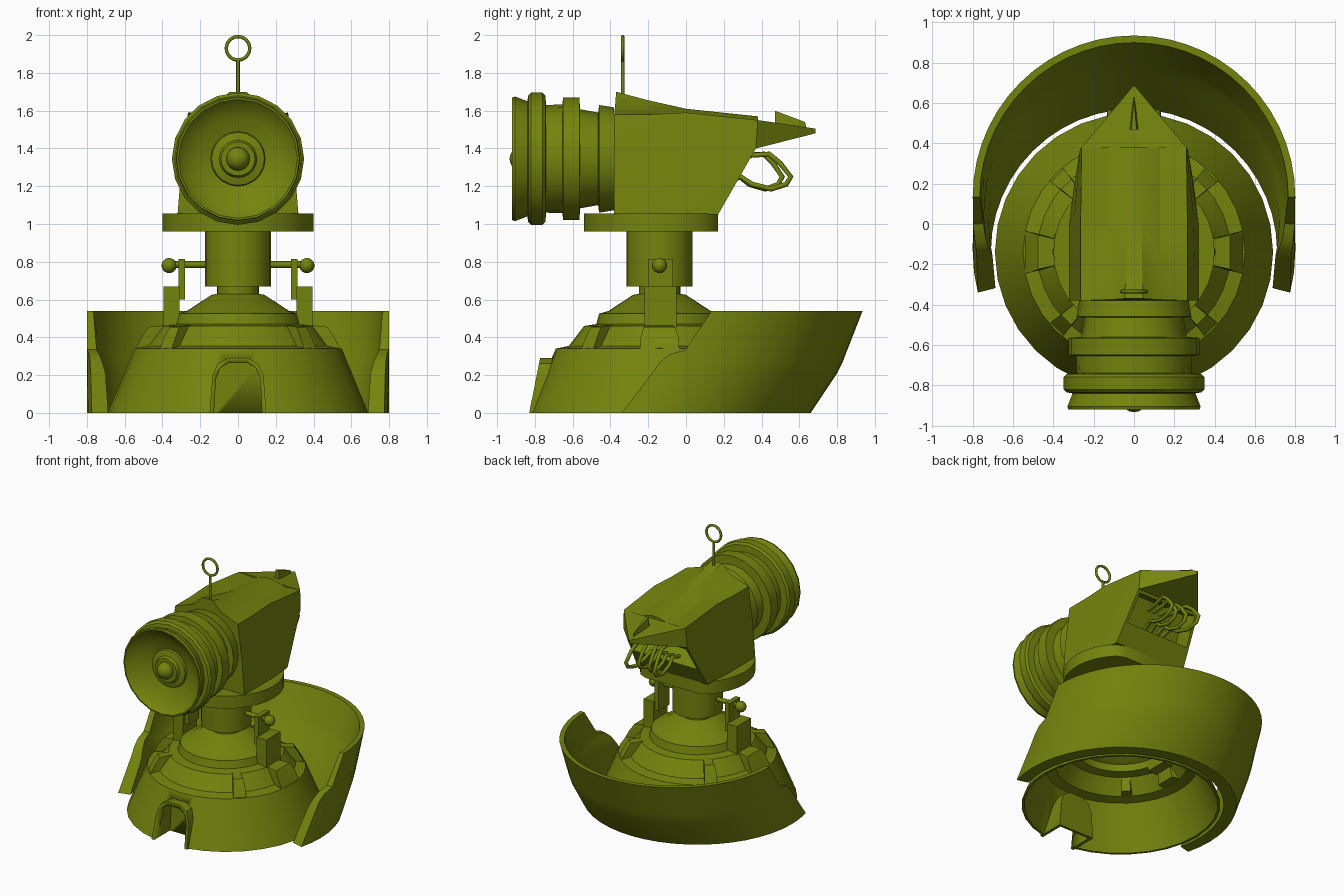
import bpy, bmesh, math
from mathutils import Vector, Matrix

if "Cube" in bpy.data.objects:
    bpy.data.objects.remove(bpy.data.objects["Cube"])

olive = bpy.data.materials.new("olive_green")
olive.diffuse_color = (0.175, 0.23, 0.004, 1)
olive.use_nodes = True
olive.node_tree.nodes["Principled BSDF"].inputs["Base Color"].default_value = olive.diffuse_color
CY = -0.14  # turret axis in y


def finish(name, bm, angle=35, loc=(0, 0, 0)):
    bmesh.ops.remove_doubles(bm, verts=bm.verts, dist=1e-5)
    bmesh.ops.recalc_face_normals(bm, faces=bm.faces)
    me = bpy.data.meshes.new(name)
    bm.to_mesh(me)
    bm.free()
    me.materials.append(olive)
    ob = bpy.data.objects.new(name, me)
    ob.location = loc
    bpy.context.collection.objects.link(ob)
    bpy.ops.object.select_all(action='DESELECT')
    ob.select_set(True)
    bpy.context.view_layer.objects.active = ob
    if angle:
        bpy.ops.object.shade_smooth_by_angle(angle=math.radians(angle))
    return ob


def bridge(bm, rings, wrap=True):
    rows = [[bm.verts.new(p) for p in r] for r in rings]
    n = len(rows[0])
    for a, b in zip(rows, rows[1:]):
        for i in range(n if wrap else n - 1):
            j = (i + 1) % n
            bm.faces.new((a[i], a[j], b[j], b[i]))
    return rows


def lathe(name, prof, seg, loc, closed=False, along_y=False):
    """Spin (radius, height) points; along_y turns height into +y."""
    bm = bmesh.new()
    pts = prof + prof[:1] if closed else prof
    rings = [[(r * math.cos(t), r * math.sin(t), h) for t in
              [2 * math.pi * i / seg for i in range(seg)]] for r, h in pts]
    bridge(bm, rings)
    if along_y:
        bmesh.ops.transform(bm, matrix=Matrix.Rotation(-math.pi / 2, 4, 'X'), verts=bm.verts)
    return finish(name, bm, 35, loc)


def hull(name, pts, angle=30):
    bm = bmesh.new()
    for p in pts:
        bm.verts.new(p)
    bmesh.ops.convex_hull(bm, input=bm.verts)
    return finish(name, bm, angle)


def box(name, x0, x1, y0, y1, z0, z1):
    return hull(name, [(x, y, z) for x in (x0, x1) for y in (y0, y1) for z in (z0, z1)], 0)


def tube(name, pts, r, cyclic=False):
    cu = bpy.data.curves.new(name, 'CURVE')
    cu.dimensions = '3D'
    cu.bevel_depth = r
    cu.bevel_resolution = 2
    cu.use_fill_caps = True
    sp = cu.splines.new('POLY')
    sp.points.add(len(pts) - 1)
    for p, q in zip(sp.points, pts):
        p.co = (*q, 1)
    sp.use_cyclic_u = cyclic
    cu.materials.append(olive)
    ob = bpy.data.objects.new(name, cu)
    bpy.context.collection.objects.link(ob)


# thin hollow domed base with stepped tiers
base = lathe("base_dome", [(.69, 0), (.55, .34), (.48, .355), (.40, .46), (.335, .47),
             (.32, .525), (.27, .54), (.14, .625), (.11, .63), (.11, .68), (0, .68),
             (0, .605), (.13, .605), (.26, .52), (.31, .50), (.32, .45), (.385, .44),
             (.465, .335), (.535, .32), (.672, 0)],
             32, (0, CY, 0), closed=True)


# arched doorway alcove let into the base
def arch(name, w, h, front, back, z0):
    prof = [(-w, z0), (-w * .9, h * .68), (-w * .72, h * .9), (-w * .35, h),
            (w * .35, h), (w * .72, h * .9), (w * .9, h * .68), (w, z0)]
    return hull(name, [(x, y, z) for x, z in prof for y in (front(z), back)])


door = arch("door_frame", .15, .29, lambda z: -.83 + .2 * z, -.62, 0)
cut = arch("door_cutter", .13, .265, lambda z: -1.0, -.64, -.05)
cut.hide_render = True
cut.hide_viewport = True
for ob in (base, door):
    mod = ob.modifiers.new("doorway", 'BOOLEAN')
    mod.operation = 'DIFFERENCE'
    mod.object = cut

# sloped pads around the step: narrow on diagonals, wide at the sides
for deg, w in [(45, .045), (135, .045), (225, .045), (315, .045), (0, .105), (180, .105)]:
    M = Matrix.Translation((0, CY, 0)) @ Matrix.Rotation(math.radians(deg), 4, 'Z')
    hull("step_pad", [M @ Vector((r, s * k * w, z)) for s in (1, -1) for r, z, k in
         [(.40, .34, .7), (.54, .34, 1), (.51, .40, .95), (.475, .455, .8), (.38, .465, .6)]])

# swivel column and turntable with flattened back
lathe("column", [(0, .67), (.175, .67), (.175, .96), (0, .96)], 24, (0, CY, 0))
ring = [(.4 * math.cos(t), min(CY + .4 * math.sin(t), .17))
        for t in [math.tau * i / 32 for i in range(32)]]
hull("turntable", [(x, y, z) for x, y in ring for z in (.96, 1.055)])

# side brackets with rods and ball knobs
for s in (-1, 1):
    box("bracket_foot", s * .31, s * .395, -.22, -.05, .42, .67)
    box("bracket_arm", s * .28, s * .315, -.20, -.07, .60, .815)
    tube("bracket_rod", [(s * .15, CY, .785), (s * .36, CY, .785)], .018)
    bm = bmesh.new()
    bmesh.ops.create_uvsphere(bm, u_segments=16, v_segments=10, radius=.04)
    finish("bracket_knob", bm, 60, (s * .365, CY, .78))

# rear shield: sheared cylindrical shell, each level (z, centre y, end angle, inner radius)
bm = bmesh.new()
N = 28
outer, inner = [], []
for z, cy, a, ri in [(0, -.14, -14.5, .71), (.21, .0, -13, .72), (.27, .03, -12, .735),
                     (.31, .045, -9.5, .745), (.335, .055, -4, .75), (.54, .135, 0, .765)]:
    ts = [math.radians(a + (180 - 2 * a) * i / N) for i in range(N + 1)]
    for row, r in ((outer, .8), (inner, ri)):
        row.append([(r * math.cos(t), cy + r * math.sin(t), z) for t in ts])
bridge(bm, outer + inner[::-1] + outer[:1], wrap=False)
for k in (0, -1):  # shield ends
    for i in range(5):
        bm.faces.new([bm.verts.new(p) for p in
                      (outer[i][k], outer[i + 1][k], inner[i + 1][k], inner[i][k])])
finish("rear_shield", bm, 40)

# lamp barrel with ribs and a shallow dished front
lathe("lamp_barrel", [(0, .54), (.272, .54), (.285, .46), (.245, .455), (.262, .36), (.325, .355),
      (.325, .27), (.288, .265), (.285, .18), (.335, .175), (.35, .16), (.35, .10),
      (.335, .085), (.305, .08), (.33, .015), (.325, 0), (.315, 0), (.285, .035), (.22, .07),
      (.145, .095), (.14, .08), (.10, .07), (.09, .05), (0, .05)],
      20, (0, -.92, 1.345), along_y=True)
bm = bmesh.new()
bmesh.ops.create_uvsphere(bm, u_segments=16, v_segments=12, radius=.062)
finish("lamp_bulb", bm, 60, (0, -.872, 1.345))

# housing: cross-sections (bottom, middle, shoulder, valley, ridge), mirrored in x
halves = [[(.32, -.38, 1.05), (.30, -.38, 1.30), (.265, -.38, 1.58), (.12, -.375, 1.63), (.045, -.37, 1.70)],
          [(.32, -.2, 1.05), (.30, -.2, 1.30), (.265, -.2, 1.58), (.13, -.2, 1.60), (.04, -.2, 1.655)],
          [(.32, .0, 1.05), (.295, .05, 1.32), (.265, .0, 1.59), (.13, .0, 1.57), (.04, .0, 1.61)],
          [(.30, .17, 1.05), (.268, .37, 1.40), (.26, .38, 1.55), (.13, .38, 1.54), (.03, .38, 1.57)]]
bm = bmesh.new()
rows = bridge(bm, [h + [(-x, y, z) for x, y, z in h[::-1]] for h in halves])
bm.faces.new(rows[0])
e = rows[-1]
bm.faces.new(e[1:9])
# rear face in two parts: plain lower half, upper half with a recessed pocket
low = [bm.verts.new(v.co.lerp(w.co, .34)) for v, w in ((e[0], e[1]), (e[9], e[8]))]
bm.faces.new((e[0], low[0], low[1], e[9]))
pocket = bm.faces.new((low[0], e[1], e[8], low[1]))
bmesh.ops.recalc_face_normals(bm, faces=bm.faces)
bm.normal_update()
bmesh.ops.inset_region(bm, faces=[pocket], thickness=.03, use_boundary=True)
bmesh.ops.inset_region(bm, faces=[pocket], thickness=.002, use_boundary=True)
for v in pocket.verts:
    v.co += Vector((0, -.12, .06))
finish("housing", bm, 25)

# pointed beak and its small fin
hull("beak", [(s * x, y, z) for s in (1, -1) for x, y, z in
     [(.268, .37, 1.40), (.26, .38, 1.55), (.04, .44, 1.53), (.004, .685, 1.48), (.004, .685, 1.505)]], 20)
hull("beak_fin", [(.025, .47, 1.50), (-.025, .47, 1.50), (.012, .47, 1.60), (-.012, .47, 1.60),
                  (0, .63, 1.54), (0, .64, 1.50)], 0)

# looped pipes fanning out below the beak
for x, k in ((-.12, 1), (-.045, .85), (.045, .85), (.12, 1)):
    path = [(.16, 1.20), (.29, 1.25), (.35, 1.21), (.45, 1.185), (.53, 1.21), (.555, 1.25),
            (.50, 1.32), (.44, 1.37), (.36, 1.365), (.24, 1.36)]
    tube("rear_pipe", [(x * (.6 + .4 * math.sin(j * .35)), .25 + (y - .25) * k, z)
                       for j, (y, z) in enumerate(path)], .014)

# sighting ring on its stem
tube("sight_stem", [(0, -.335, 1.66), (0, -.335, 1.865)], .01)
tube("sight_ring", [(.062 * math.cos(t), -.335, 1.93 + .062 * math.sin(t))
                    for t in [math.tau * i / 24 for i in range(24)]], .009, True)
